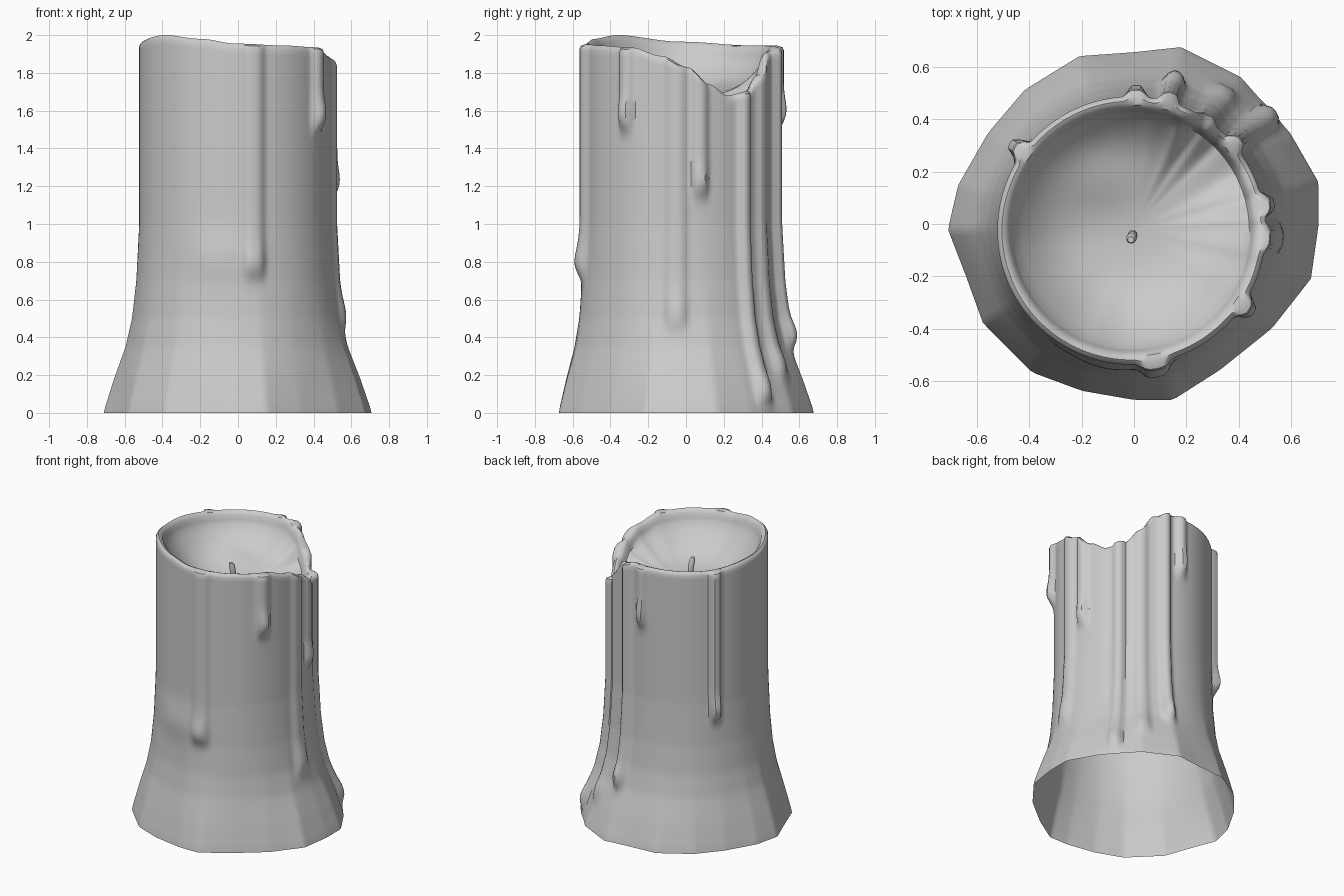
import bpy, bmesh, math
from mathutils import Vector

if "Cube" in bpy.data.objects:
    bpy.data.objects.remove(bpy.data.objects["Cube"])

CX, CY, R = -0.01, -0.025, 0.513     # axis and radius of the upright part
N, ROWS, FLOOR_ROWS = 192, 72, 14

# uneven foot outline (x, y)
FOOT = [(.71, 0), (.71, .16), (.6, .35), (.41, .565), (.18, .68), (0, .66), (-.21, .645),
        (-.42, .515), (-.56, .35), (-.675, .15), (-.715, -.02), (-.645, -.2), (-.58, -.38),
        (-.39, -.57), (-.2, -.64), (0, -.675), (.15, -.675), (.33, -.56), (.53, -.4), (.68, -.21)]
# rim height by angle in degrees, with the melted dip near 30
RIM = [(-90, 1.955), (-60, 1.945), (-32, 1.935), (-12, 1.89), (4, 1.83), (17, 1.74), (30, 1.68),
       (44, 1.705), (55, 1.79), (66, 1.91), (80, 1.945), (135, 1.945), (180, 1.965),
       (222, 2.0), (248, 1.98), (270, 1.955)]
# amount of flare by height
FLARE = [(0, 1), (.18, .7), (.35, .38), (.5, .2), (.7, .08), (1.0, 0), (3, 0)]
# drips: angle, lower end, width, bulge
DRIPS = [(-80, .72, .055, .03), (-34, 1.5, .04, .035), (11, 1.15, .04, .03), (-3, .45, .05, .022),
         (40, .06, .035, .035), (56, .2, .04, .02), (74, .35, .035, .04), (88, 1.52, .035, .03),
         (144, .88, .035, .04)]


def sample(table, x, smooth=True):
    for (a, va), (b, vb) in zip(table, table[1:]):
        if a <= x <= b:
            t = (x - a) / (b - a)
            if smooth:
                t = t * t * (3 - 2 * t)
            return va + (vb - va) * t
    return table[-1][1]


def wrap(a):
    return (a + math.pi) % (2 * math.pi) - math.pi


polar = [(math.atan2(y - CY, x - CX), math.hypot(x - CX, y - CY)) for x, y in FOOT]


def foot_radius(a):
    """Distance from the axis to the straight-edged foot outline."""
    for i, (a1, r1) in enumerate(polar):
        a2, r2 = polar[(i + 1) % len(polar)]
        span, off = wrap(a2 - a1), wrap(a - a1)
        if 0 <= off <= span:
            return r1 * r2 * math.sin(span) / (r1 * math.sin(off) + r2 * math.sin(span - off))
    return 0.69


def rim_height(a):
    d = (math.degrees(a) + 90) % 360 - 90
    return sample(RIM, d)


def drip_bulge(a, z):
    total = 0
    for ang, end, width, height in DRIPS:
        across = wrap(a - math.radians(ang)) * R / width
        along = 1 / (1 + math.exp(max(-50, min(50, -(z - end) / .02))))
        bead = 1 + .5 * math.exp(-((z - end - .08) / .08) ** 2)
        total = max(total, height * math.exp(-across ** 4) * along * bead)
    # broad soft swelling on the front
    across = wrap(a - math.radians(-100)) * R / .16
    return total + .018 * math.exp(-across ** 2 - ((z - .82) / .13) ** 2)


# candle body: outer wall, rounded lip, melted bowl
bm = bmesh.new()
columns = []
for i in range(N):
    a = 2 * math.pi * i / N
    top, foot = rim_height(a), foot_radius(a)
    pts = []
    for k in range(ROWS + 1):
        z = .01 + (top - .035) * k / ROWS
        r = R + (foot - R) * sample(FLARE, z, False) + drip_bulge(a, z)
        pts.append((r, z))
    edge = pts[-1][0]
    pts += [(edge - .006, top - .01), ((edge + R) / 2 - .018, top), (R - .032, top - .006),
            (R - .046, top - .025), (R - .054, top - .055), (R - .062, top - .08)]
    r0, z0 = pts[-1]
    for k in range(1, FLOOR_ROWS):
        t = 1 - k / FLOOR_ROWS
        x, y = r0 * t * math.cos(a), r0 * t * math.sin(a)
        ripple = .035 * math.exp(-((x + .12) / .2) ** 2 - ((y - .2) / .13) ** 2) * (1 - t ** 4)
        pts.append((r0 * t, 1.66 + (z0 - 1.66) * t ** 3 + ripple))
    columns.append([bm.verts.new((CX + r * math.cos(a), CY + r * math.sin(a), z)) for r, z in pts])

hub = bm.verts.new((CX, CY, 1.662))
for i in range(N):
    c, d = columns[i], columns[(i + 1) % N]
    for k in range(len(c) - 1):
        bm.faces.new((c[k], d[k], d[k + 1], c[k + 1]))
    bm.faces.new((c[-1], d[-1], hub))
for v in columns:
    v[0].co.z = 0.0


def add_object(name, bm):
    mesh = bpy.data.meshes.new(name)
    bm.to_mesh(mesh)
    bm.free()
    ob = bpy.data.objects.new(name, mesh)
    bpy.context.collection.objects.link(ob)
    bpy.ops.object.select_all(action='DESELECT')
    ob.select_set(True)
    bpy.context.view_layer.objects.active = ob
    bpy.ops.object.shade_smooth_by_angle(angle=math.radians(40))
    return ob


add_object("candle_body", bm)

# short, slightly bent wick
bm = bmesh.new()
rings = []
for x, y, z, r in [(-.005, -.04, 1.62, .018), (-.005, -.045, 1.72, .018),
                   (-.01, -.055, 1.785, .02), (-.012, -.06, 1.805, .012)]:
    rings.append([bm.verts.new(Vector((x, y, z)) + Vector((r * math.cos(t), r * math.sin(t), 0)))
                  for t in (2 * math.pi * j / 12 for j in range(12))])
for lo, hi in zip(rings, rings[1:]):
    for j in range(12):
        bm.faces.new((lo[j], lo[(j + 1) % 12], hi[(j + 1) % 12], hi[j]))
bm.faces.new(rings[-1])
add_object("wick", bm)
